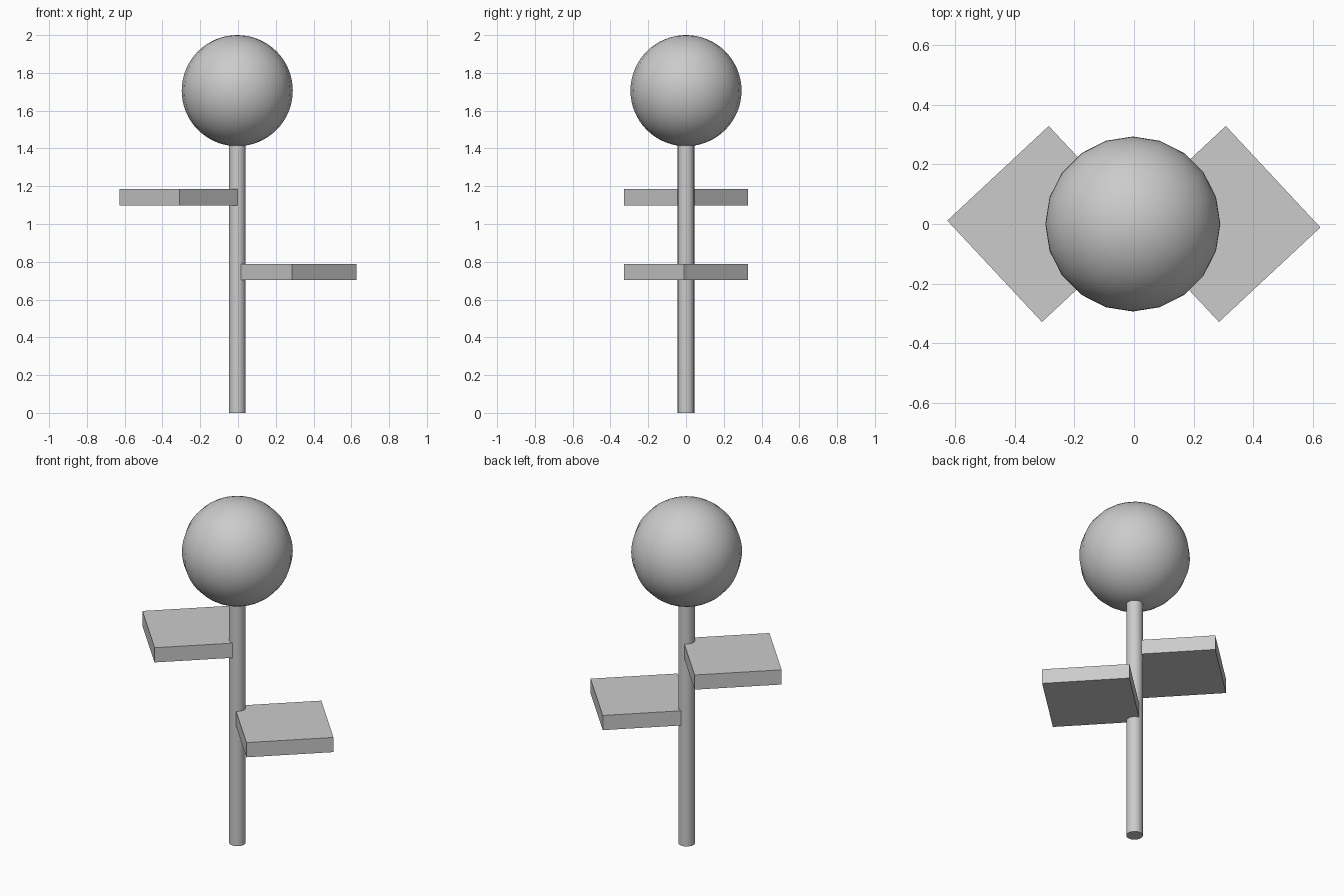
import bpy
from math import radians

if "Cube" in bpy.data.objects:
    bpy.data.objects.remove(bpy.data.objects["Cube"])

CX = -0.004          # pole and ball axis
SIDES = 20


def finish(name, smooth=False):
    obj = bpy.context.object
    obj.name = name
    if smooth:
        bpy.ops.object.shade_smooth_by_angle(angle=radians(40))
    return obj


# Straight pole, its top sunk slightly into the ball
POLE_TOP = 1.43
bpy.ops.mesh.primitive_cylinder_add(vertices=SIDES, radius=0.044, depth=POLE_TOP,
                                    location=(CX, 0, POLE_TOP / 2))
finish("pole", True)

# Ball on top
bpy.ops.mesh.primitive_uv_sphere_add(segments=SIDES, ring_count=32, radius=0.294,
                                     location=(CX, 0, 1.706))
finish("top_ball", True)


# Square shelves, turned so that one corner meets the pole
def shelf(name, x, z):
    bpy.ops.mesh.primitive_cube_add(size=1, location=(x, 0, z),
                                    rotation=(0, 0, radians(43)))
    obj = finish(name)
    obj.scale = (0.466, 0.466, 0.086)


shelf("upper_shelf", -0.298, 1.142)
shelf("lower_shelf", 0.297, 0.746)
